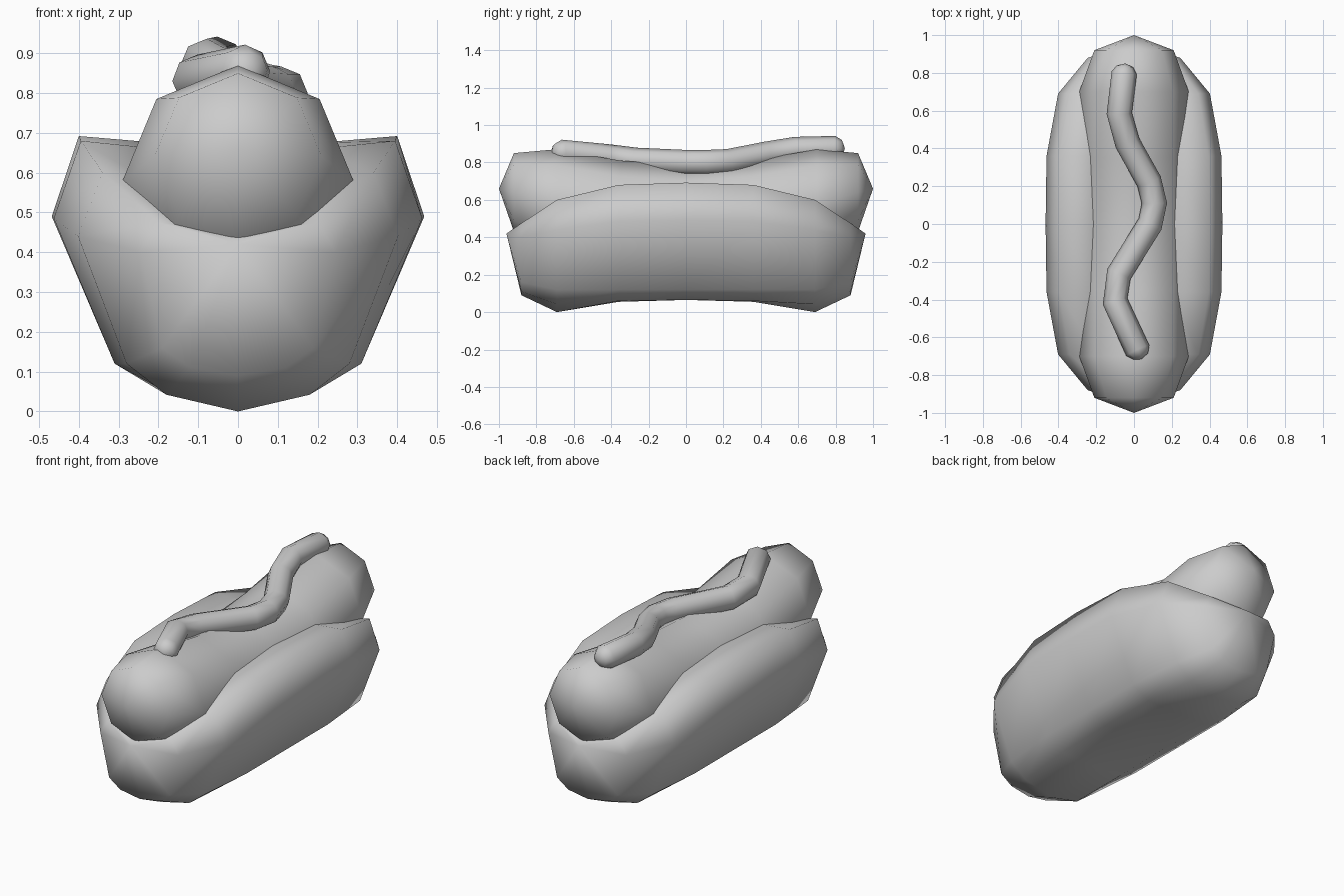
import bpy, bmesh, math
from mathutils import Vector

if "Cube" in bpy.data.objects:
    bpy.data.objects.remove(bpy.data.objects["Cube"])


def loft(name, rings, tip_a, tip_b):
    """Skin closed rings of equal size and close both ends to a tip."""
    bm = bmesh.new()
    rows = [[bm.verts.new(p) for p in ring] for ring in rings]
    n = len(rows[0])
    for a, b in zip(rows, rows[1:]):
        for i in range(n):
            j = (i + 1) % n
            bm.faces.new((a[i], a[j], b[j], b[i]))
    for row, tip in ((rows[0], tip_a), (rows[-1], tip_b)):
        t = bm.verts.new(tip)
        for i in range(n):
            bm.faces.new((row[i], row[(i + 1) % n], t))
    bmesh.ops.recalc_face_normals(bm, faces=bm.faces)
    for f in bm.faces:
        f.smooth = True
    mesh = bpy.data.meshes.new(name)
    bm.to_mesh(mesh)
    bm.free()
    obj = bpy.data.objects.new(name, mesh)
    bpy.context.collection.objects.link(obj)
    return obj


def circle(centre, r, axis, n=8):
    """Ring around an axis lying roughly in the horizontal plane."""
    axis = Vector(axis).normalized()
    side = axis.cross(Vector((0, 0, 1))).normalized()
    up = side.cross(axis)
    return [Vector(centre) + r * (math.cos(2 * math.pi * i / n) * up
            + math.sin(2 * math.pi * i / n) * side) for i in range(n)]


def bun_ring(y, half):
    """Mirror a half section running from bottom centre to groove centre."""
    pts = half + [(-x, z) for x, z in half[-2:0:-1]]
    return [(x, y, z) for x, z in pts]


# bun: half sections, mirrored in x and front to back
sections = [
    (0.00, [(0, .075), (.2, .065), (.31, .12), (.468, .49), (.40, .692), (.2, .675), (0, .45)]),
    (0.36, [(0, .055), (.2, .06), (.31, .12), (.463, .485), (.395, .68), (.2, .66), (0, .45)]),
    (0.69, [(0, 0), (.18, .042), (.28, .12), (.402, .44), (.34, .60), (.2, .565), (0, .45)]),
    (0.88, [(0, .09), (.12, .11), (.19, .16), (.245, .40), (.2, .475), (.12, .465), (0, .455)]),
]
bun = [bun_ring(-y, h) for y, h in sections[:0:-1]] + [bun_ring(y, h) for y, h in sections]
loft("bun", bun, (0, -.96, .42), (0, .96, .42))

# sausage: octagonal tube curving up at its ends (y, centre z, radius)
half = [(0, .495, .29), (.35, .52, .29), (.70, .58, .29), (.92, .64, .21)]
stations = [(-y, z, r) for y, z, r in half[:0:-1]] + half
loft("sausage", [circle((0, y, z), r, (0, 1, 0)) for y, z, r in stations],
     (0, -1, .66), (0, 1, .66))

# sauce: wavy tube along the top of the sausage
path = [Vector(p) for p in [
    (.02, -.67, .855), (-.10, -.41, .83), (-.08, -.265, .812), (.085, 0, .80),
    (.108, .11, .80), (.08, .225, .805), (-.035, .43, .845), (-.078, .585, .87),
    (-.052, .80, .875)]]
rad = .067
rings = []
for i, p in enumerate(path):
    d = path[min(i + 1, len(path) - 1)] - path[max(i - 1, 0)]
    rings.append(circle(p, rad, d))
d0 = (path[0] - path[1]).normalized()
d1 = (path[-1] - path[-2]).normalized()
rings.insert(0, circle(path[0] + d0 * .035, rad * .65, -d0))
rings.append(circle(path[-1] + d1 * .035, rad * .65, d1))
loft("sauce", rings, path[0] + d0 * .05, path[-1] + d1 * .05)
